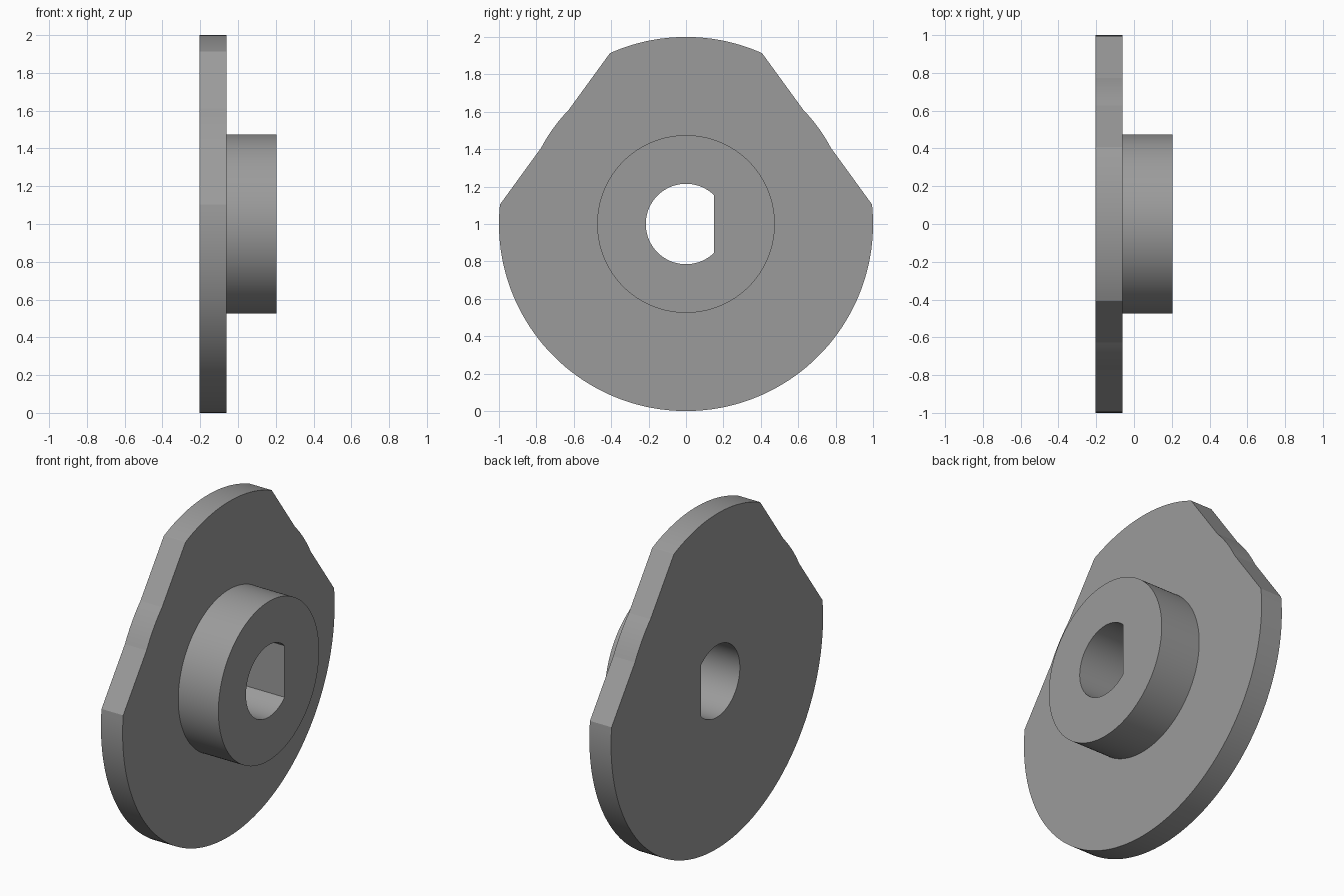
import bpy, bmesh
from math import sin, cos, acos, radians, pi

if "Cube" in bpy.data.objects:
    bpy.data.objects.remove(bpy.data.objects["Cube"])

HOLE_R, HOLE_FLAT = 0.215, 0.15
HUB_R, DISC_R = 0.475, 1.0
CUT_DIR = radians(36)            # direction of the trimmed edge's normal
CUT_D = cos(radians(30))         # distance of the trimmed edge from the axis
BULGE_R = 0.875                  # slight bulge midway along the trimmed edge
X_BACK, X_PLATE, X_HUB = -0.205, -0.062, 0.203


# Radius of each outline at angle a (a = 0 points to +y, a = 90 degrees to +z)
def hole(a):
    return min(HOLE_R, HOLE_FLAT / cos(a)) if cos(a) > 0.01 else HOLE_R


def hub(a):
    return HUB_R


def disc(a):
    r = DISC_R
    for n in (CUT_DIR, pi - CUT_DIR):
        c = cos(a - n)
        if c > CUT_D:
            r = min(r, max(BULGE_R, CUT_D / c))
    return r


# Even angles plus the exact corners of the outlines
keys = [s * acos(HOLE_FLAT / HOLE_R) % (2 * pi) for s in (-1, 1)]
for n in (CUT_DIR, pi - CUT_DIR):
    for h in (radians(30), acos(CUT_D / BULGE_R)):
        keys += [n - h, n + h]
angles = [radians(2 * i) for i in range(180)]
angles = [a for a in angles if all(abs(a - k) > 0.008 for k in keys)]
angles = sorted(angles + keys)

# Closed section: bore, back face, rim, front face, hub wall, hub end
section = [(X_BACK, hole), (X_BACK, disc), (X_PLATE, disc),
           (X_PLATE, hub), (X_HUB, hub), (X_HUB, hole)]
bm = bmesh.new()
rings = [[bm.verts.new((x, f(a) * cos(a), 1 + f(a) * sin(a))) for a in angles]
         for x, f in section]
count = len(angles)
for k, ring in enumerate(rings):
    nxt = rings[(k + 1) % len(rings)]
    for i in range(count):
        j = (i + 1) % count
        bm.faces.new((ring[i], ring[j], nxt[j], nxt[i]))
bmesh.ops.recalc_face_normals(bm, faces=bm.faces)

mesh = bpy.data.meshes.new("flanged_hub")
bm.to_mesh(mesh)
bm.free()
part = bpy.data.objects.new("flanged_hub", mesh)
bpy.context.collection.objects.link(part)

grey = bpy.data.materials.new("mid grey")
grey.diffuse_color = (0.33, 0.33, 0.33, 1)
grey.use_nodes = True
grey.node_tree.nodes["Principled BSDF"].inputs["Base Color"].default_value = grey.diffuse_color
mesh.materials.append(grey)

bpy.context.view_layer.objects.active = part
part.select_set(True)
bpy.ops.object.shade_smooth_by_angle(angle=radians(5))
